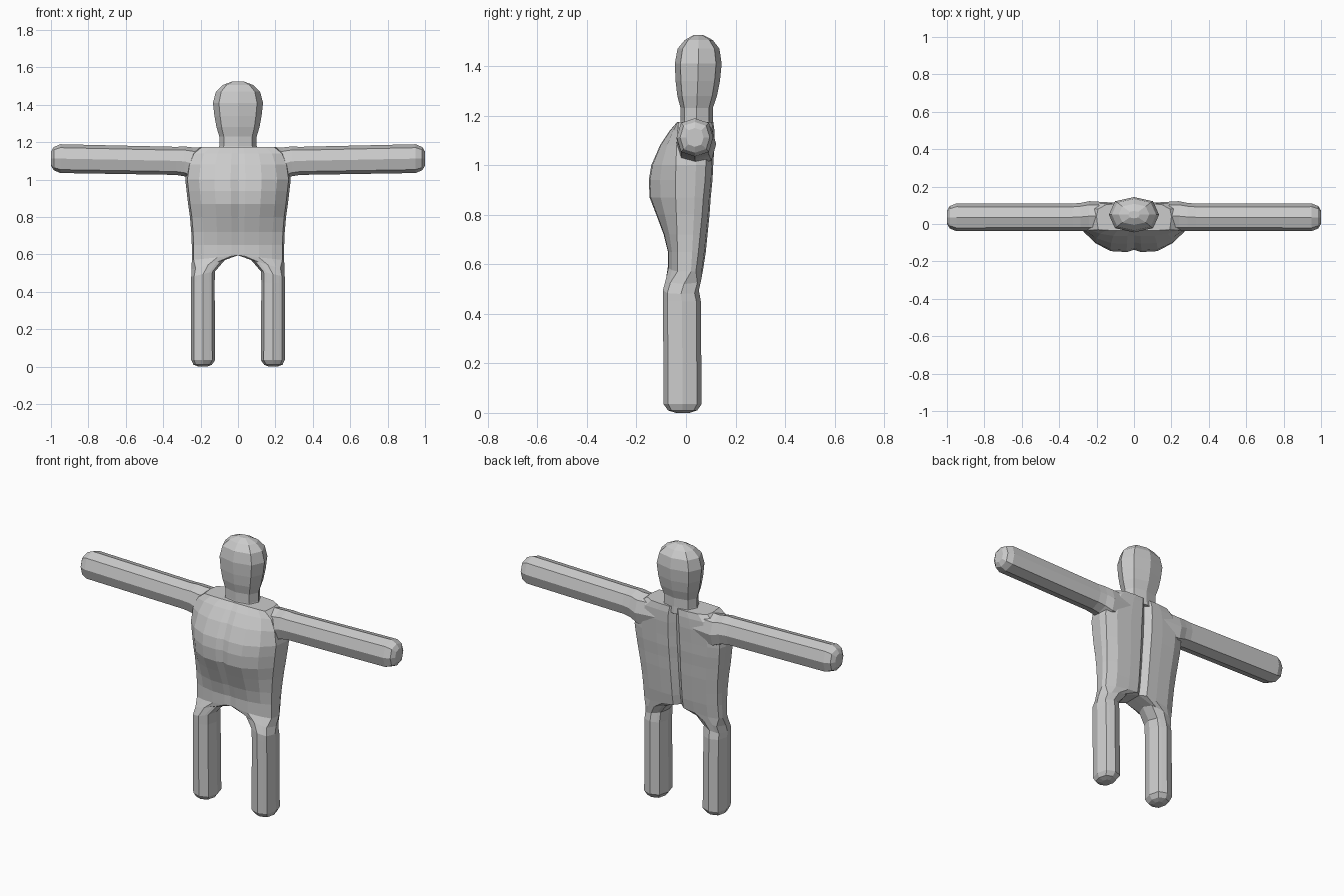
import bpy
import bmesh

cube = bpy.data.objects.get("Cube")
if cube:
    bpy.data.objects.remove(cube, do_unlink=True)

grey = bpy.data.materials.new("light grey")
grey.use_nodes = True
COLOUR = (0.6, 0.6, 0.6, 1)
grey.diffuse_color = COLOUR
grey.node_tree.nodes["Principled BSDF"].inputs["Base Color"].default_value = COLOUR


def loft(name, rings, mirror=False):
    """Skin a list of equal-length closed rings, cap both ends."""
    bm = bmesh.new()
    rows = [[bm.verts.new(p) for p in ring] for ring in rings]
    for a, b in zip(rows, rows[1:]):
        for i in range(len(a)):
            j = (i + 1) % len(a)
            bm.faces.new((a[i], a[j], b[j], b[i]))
    bm.faces.new(rows[0])
    bm.faces.new(rows[-1])
    if mirror:  # open the seam on the centre plane
        seam = [f for f in bm.faces if all(abs(v.co.x) < 1e-4 for v in f.verts)]
        bmesh.ops.delete(bm, geom=seam, context='FACES')
    bmesh.ops.remove_doubles(bm, verts=bm.verts, dist=1e-5)
    bmesh.ops.recalc_face_normals(bm, faces=bm.faces)
    mesh = bpy.data.meshes.new(name)
    bm.to_mesh(mesh)
    bm.free()
    mesh.materials.append(grey)
    obj = bpy.data.objects.new(name, mesh)
    bpy.context.collection.objects.link(obj)
    if mirror:
        mod = obj.modifiers.new("mirror", 'MIRROR')
        mod.merge_threshold = 0.0005
    return obj


# Softened square with eight corners
C = 0.76
OCT = [(0, -1), (C, -C), (1, 0), (C, C), (0, 1), (-C, C), (-1, 0), (-C, -C)]


# Body half: chest and back sections running down into a leg.
# Front columns: (x fraction of width, bulge weight)
FRONT = [(0, .9), (.14, 1), (.45, .96), (.74, .62), (.96, .1)]
# Back columns: (x fraction of width, inset from back)
BACK = [(.96, .03), (.74, .006), (.4, 0), (.13, 0), (0, .028)]
SIDE_Y = -0.03


def torso_ring(z, w, front, back, drop=0):
    pts = [(w * x, SIDE_Y + (front - SIDE_Y) * k, z) for x, k in FRONT]
    pts.append((w, (SIDE_Y + back) / 2, z))
    pts += [(w * x, back - inset, z) for x, inset in BACK]
    pts.append((0, (front + back) / 2, z))
    return [(x, y, zz + drop * (1 - x / w)) for x, y, zz in pts]


LEG = [(-C, -C), (-.5, -.85), (0, -1), (.5, -.85), (C, -C), (1, 0),
       (C, C), (.5, .85), (0, 1), (-.5, .85), (-C, C), (-1, 0)]


def leg_ring(z, inner, outer, front, back, lift=0):
    cx, hx = (inner + outer) / 2, (outer - inner) / 2
    cy, hy = (front + back) / 2, (back - front) / 2
    return [(cx + hx * u, cy + hy * v, z + lift * (1 - u) / 2) for u, v in LEG]


body = [
    torso_ring(1.175, .2, -.035, .11),
    torso_ring(1.14, .245, -.065, .115),
    torso_ring(1.08, .27, -.105, .115),
    torso_ring(1.0, .282, -.14, .11),
    torso_ring(.94, .275, -.15, .107),
    torso_ring(.87, .267, -.147, .1),
    torso_ring(.8, .257, -.12, .095),
    torso_ring(.72, .25, -.09, .087),
    torso_ring(.65, .247, -.073, .08),
    torso_ring(.57, .247, -.073, .07, .025),
    leg_ring(.52, .07, .248, -.08, .063, .05),
    leg_ring(.48, .122, .25, -.093, .052, .03),
    leg_ring(.45, .125, .25, -.093, .06),
    leg_ring(.035, .122, .25, -.09, .063),
    leg_ring(.01, .14, .238, -.073, .045),
    leg_ring(0, .165, .21, -.04, .015),
]
loft("body_and_legs", body, True)


# Arms: (x, half depth, half height, centre y, centre z)
arm = [(.12, .075, .085, .04, 1.09), (.24, .08, .087, .042, 1.085),
       (.285, .075, .08, .038, 1.097), (.33, .073, .075, .036, 1.1),
       (.95, .074, .077, .036, 1.112), (.985, .06, .062, .036, 1.112),
       (1.0, .035, .038, .036, 1.112)]
loft("arms", [[(x, cy + hy * u, cz + hz * v) for u, v in OCT]
              for x, hy, hz, cy, cz in arm], True)


# Neck and head: (z, half width, front y, back y)
head = [(1.14, .11, -.03, .11), (1.18, .1, -.022, .108), (1.23, .1, -.022, .108),
        (1.28, .115, -.035, .125), (1.34, .126, -.042, .137),
        (1.41, .134, -.045, .144), (1.47, .118, -.034, .135),
        (1.505, .082, -.005, .108), (1.525, .03, .03, .07)]
loft("head", [[(hx * u, (f + b) / 2 + (b - f) / 2 * v, z) for u, v in OCT]
              for z, hx, f, b in head])
